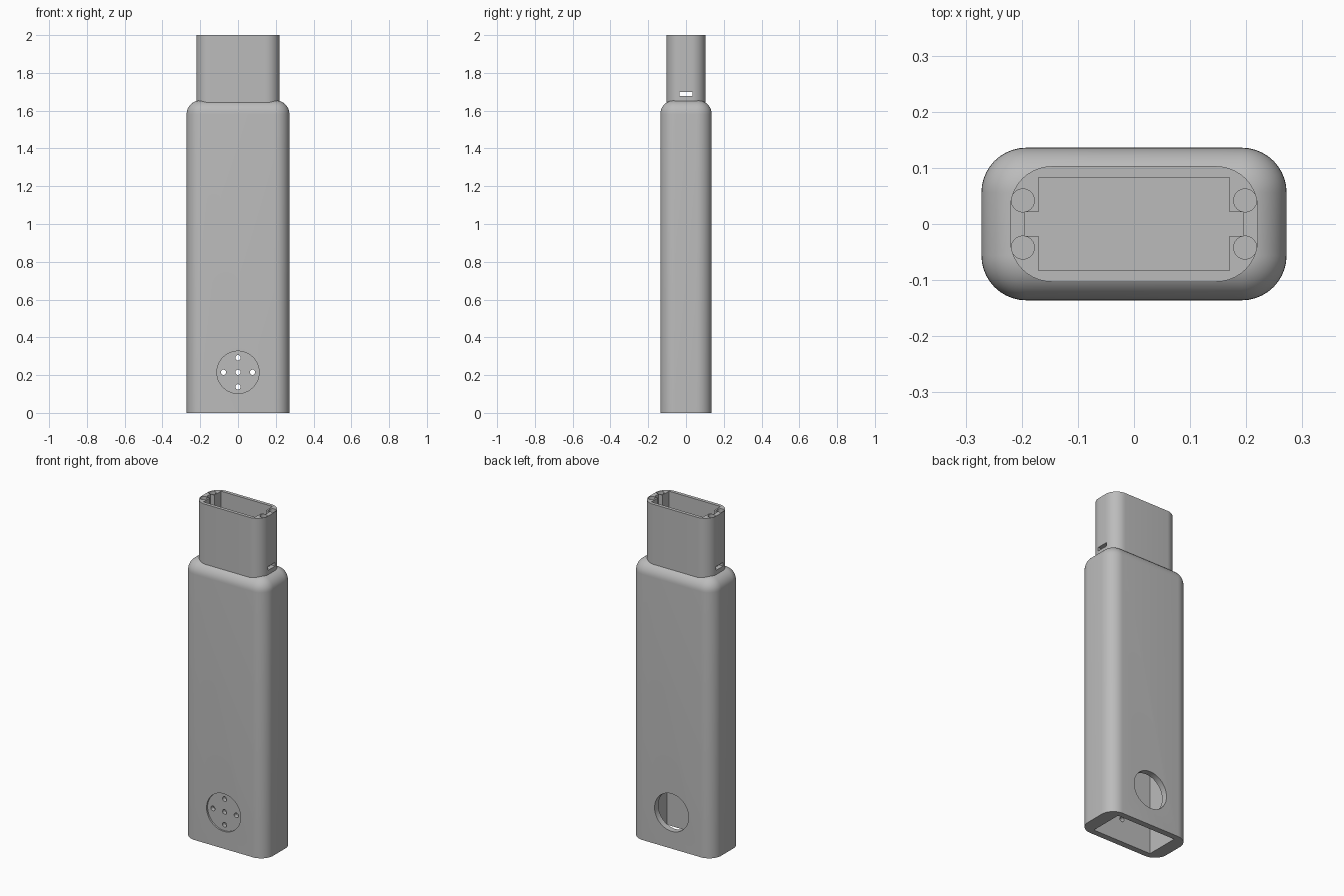
import bpy, bmesh, math

if "Cube" in bpy.data.objects:
    bpy.data.objects.remove(bpy.data.objects["Cube"], do_unlink=True)

grey = bpy.data.materials.new("plain_grey")
grey.use_nodes = True
colour = (0.5, 0.5, 0.5, 1)
grey.diffuse_color = colour
grey.node_tree.nodes["Principled BSDF"].inputs["Base Color"].default_value = colour


def rounded_outline(hx, hy, r, steps=10):
    """Corner points of a rounded rectangle, counter-clockwise."""
    points = []
    for quarter, (sx, sy) in enumerate([(1, 1), (-1, 1), (-1, -1), (1, -1)]):
        for i in range(steps + 1):
            a = (quarter + i / steps) * math.pi / 2
            points.append((sx * (hx - r) + r * math.cos(a),
                           sy * (hy - r) + r * math.sin(a)))
    return points


def loft(name, hx, hy, r, levels):
    """Solid from (height, inset) levels of one rounded rectangle."""
    bm = bmesh.new()
    rings = [[bm.verts.new((x, y, z)) for x, y in rounded_outline(hx - d, hy - d, r - d)]
             for z, d in levels]
    n = len(rings[0])
    for low, high in zip(rings, rings[1:]):
        for i in range(n):
            j = (i + 1) % n
            bm.faces.new((low[i], low[j], high[j], high[i]))
    bm.faces.new(rings[0][::-1])
    bm.faces.new(rings[-1])
    mesh = bpy.data.meshes.new(name)
    bm.to_mesh(mesh)
    bm.free()
    mesh.materials.append(grey)
    obj = bpy.data.objects.new(name, mesh)
    bpy.context.collection.objects.link(obj)
    return obj


def cut(target, cutter):
    """Subtract the cutter, then remove it."""
    cutter.hide_render = True
    cutter.data.materials.append(grey)
    mod = target.modifiers.new("cut", 'BOOLEAN')
    mod.operation = 'DIFFERENCE'
    mod.solver = 'EXACT'
    mod.object = cutter
    select(target)
    bpy.ops.object.modifier_apply(modifier=mod.name)
    bpy.data.objects.remove(cutter, do_unlink=True)


def select(obj):
    bpy.ops.object.select_all(action='DESELECT')
    obj.select_set(True)
    bpy.context.view_layer.objects.active = obj


def cut_box(target, hx, hy, z0, z1):
    bpy.ops.mesh.primitive_cube_add(size=1, location=(0, 0, (z0 + z1) / 2))
    box = bpy.context.object
    box.scale = (2 * hx, 2 * hy, z1 - z0)
    select(box)
    bpy.ops.object.transform_apply(location=False, rotation=False, scale=True)
    cut(target, box)


def cut_round(target, radius, depth, location, along_y=False, sides=32):
    bpy.ops.mesh.primitive_cylinder_add(
        vertices=sides, radius=radius, depth=depth, location=location,
        rotation=(math.pi / 2 if along_y else 0, 0, 0))
    cut(target, bpy.context.object)


# Main case with a rounded shoulder
BODY_Y, FILLET, SHOULDER = 0.136, 0.072, 1.582
levels = [(0, 0)]
for i in range(11):
    a = i / 10 * math.pi / 2
    levels.append((SHOULDER + FILLET * math.sin(a), FILLET * (1 - math.cos(a))))
case = loft("case", 0.272, BODY_Y, 0.08, levels)
cut_box(case, 0.195, 0.1, -0.1, 1.54)

# Round opening in the back, shallow disc recess and small holes in the front
PORT_Z = 0.215
cut_round(case, 0.112, 0.1, (0, BODY_Y, PORT_Z), True, 48)
cut_round(case, 0.112, 0.02, (0, -BODY_Y, PORT_Z), True, 48)
for dx, dz in [(0, 0), (1, 0), (-1, 0), (0, 1), (0, -1)]:
    cut_round(case, 0.014, 0.1, (dx * 0.077, -BODY_Y, PORT_Z + dz * 0.077), True, 20)

# Hollow neck with side grooves, clip slots and corner sockets
neck = loft("neck", 0.221, 0.103, 0.075, [(1.58, 0), (2.0, 0)])
cut_box(neck, 0.17, 0.083, 1.66, 2.1)
cut_box(neck, 0.195, 0.021, 1.66, 2.1)
cut_box(neck, 0.3, 0.034, 1.677, 1.699)
for sx in (-1, 1):
    for sy in (-1, 1):
        cut_round(neck, 0.0205, 0.1, (sx * 0.198, sy * 0.042, 2.0))

for part in (case, neck):
    select(part)
    bpy.ops.object.shade_smooth_by_angle(angle=math.radians(30))
